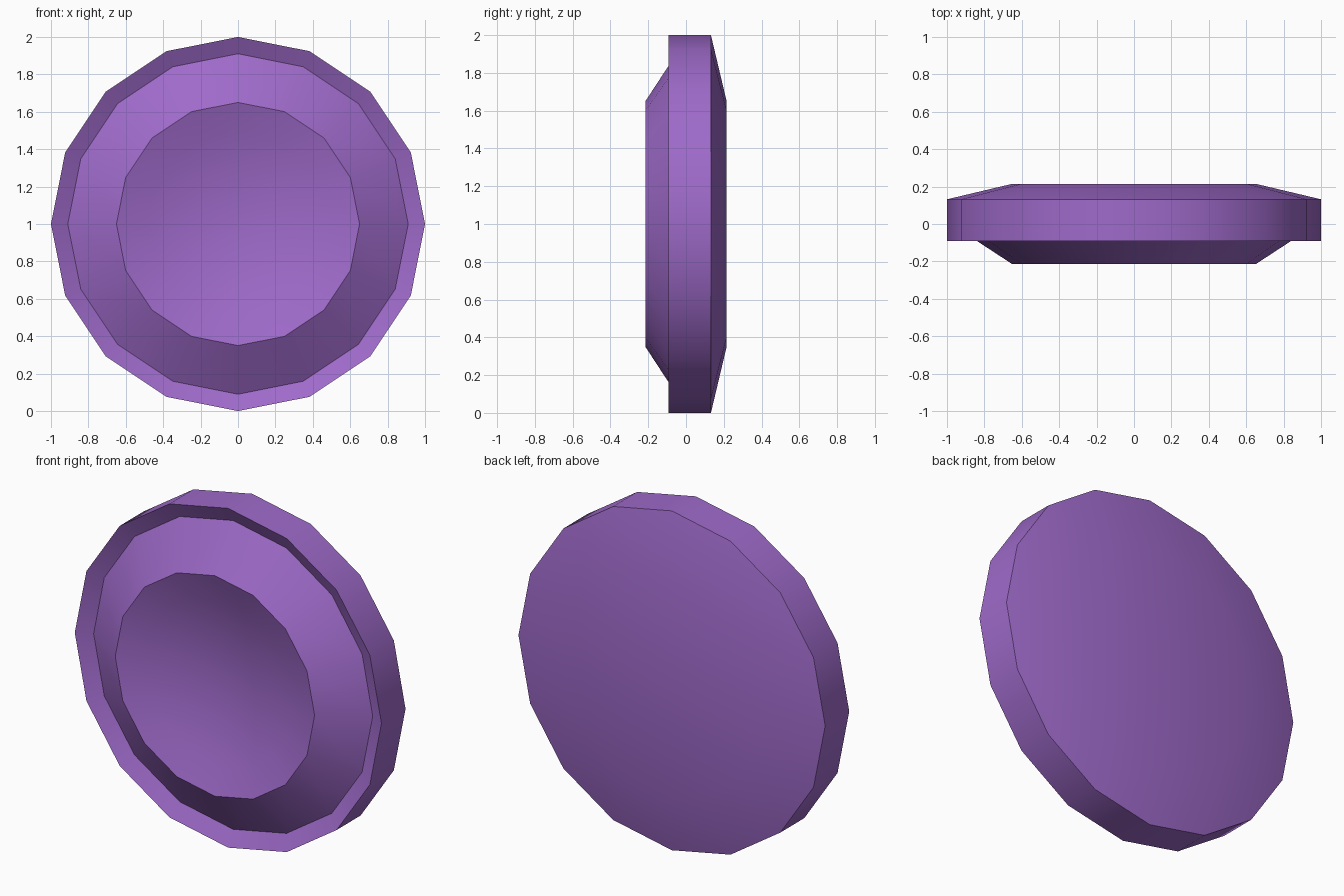
import bpy, bmesh, math

if "Cube" in bpy.data.objects:
    bpy.data.objects.remove(bpy.data.objects["Cube"])

SIDES = 16
purple = bpy.data.materials.new("purple")
purple.diffuse_color = (0.345, 0.145, 0.59, 1.0)
purple.use_nodes = True
purple.node_tree.nodes["Principled BSDF"].inputs["Base Color"].default_value = purple.diffuse_color

# Profile as (radius, y): back cap edge, side wall, rim groove, raised collar
profile = [(0.65, 0.215), (1.0, 0.132), (1.0, -0.092), (0.91, -0.045), (0.65, -0.215)]
# Shallow bowl sunk into the front, down to its centre
DEPTH = 0.13
for r in (0.49, 0.325, 0.16):
    profile.append((r, -0.215 + DEPTH * (1 - (r / 0.65) ** 2)))

bm = bmesh.new()
rings = []
for r, y in profile:
    ring = []
    for i in range(SIDES):
        a = 2 * math.pi * i / SIDES
        ring.append(bm.verts.new((r * math.cos(a), y, 1 + r * math.sin(a))))
    rings.append(ring)

# Skin the rings
for a, b in zip(rings, rings[1:]):
    for i in range(SIDES):
        j = (i + 1) % SIDES
        bm.faces.new((a[i], a[j], b[j], b[i]))

# Flat back cap and bowl centre
bm.faces.new(rings[0])
centre = bm.verts.new((0, -0.215 + DEPTH, 1))
for i in range(SIDES):
    bm.faces.new((rings[-1][i], rings[-1][(i + 1) % SIDES], centre))
bmesh.ops.recalc_face_normals(bm, faces=bm.faces[:])

mesh = bpy.data.meshes.new("round_dish")
bm.to_mesh(mesh)
bm.free()
mesh.materials.append(purple)
dish = bpy.data.objects.new("round_dish", mesh)
bpy.context.collection.objects.link(dish)

# Smooth around the disc, crisp at the rim edges
bpy.context.view_layer.objects.active = dish
dish.select_set(True)
bpy.ops.object.shade_smooth_by_angle(angle=math.radians(30))
